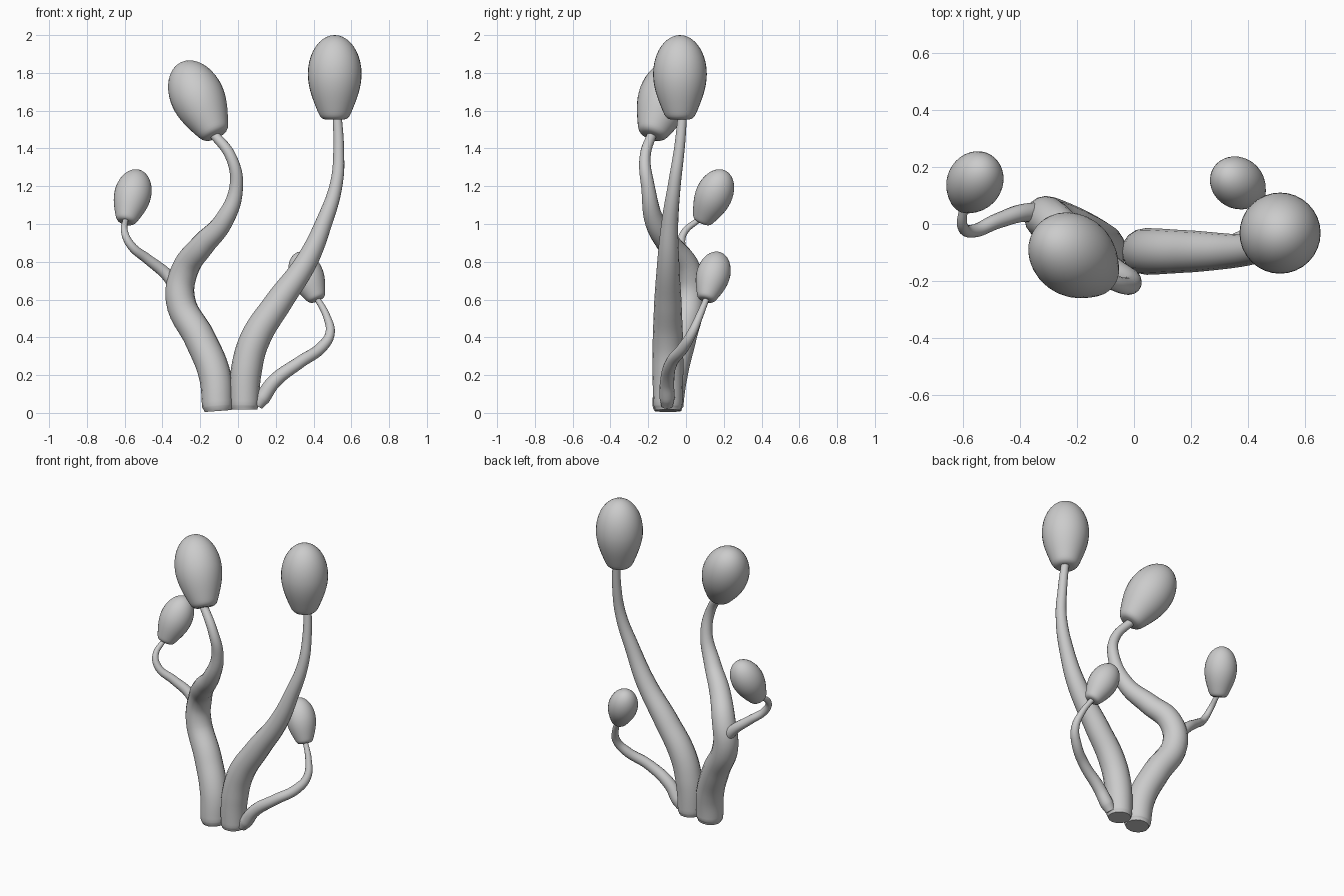
import bpy, bmesh, math
from mathutils import Vector

if "Cube" in bpy.data.objects:
    bpy.data.objects.remove(bpy.data.objects["Cube"])


def finish(ob, name, angle):
    ob.name = name
    bpy.ops.object.select_all(action='DESELECT')
    ob.select_set(True)
    bpy.context.view_layer.objects.active = ob
    bpy.ops.object.shade_smooth_by_angle(angle=math.radians(angle))


def stem(name, pts, sides_res=6):
    """Tapered tube through points (x, y, z, radius)."""
    cu = bpy.data.curves.new(name, 'CURVE')
    cu.dimensions = '3D'
    cu.bevel_depth = 1.04
    cu.bevel_resolution = sides_res
    cu.use_fill_caps = True
    cu.resolution_u = 7
    sp = cu.splines.new('BEZIER')
    sp.radius_interpolation = 'LINEAR'
    sp.bezier_points.add(len(pts) - 1)
    for bp, (x, y, z, r) in zip(sp.bezier_points, pts):
        bp.co = (x, y, z)
        bp.radius = r
        bp.handle_left_type = bp.handle_right_type = 'AUTO'
    ob = bpy.data.objects.new(name, cu)
    bpy.context.collection.objects.link(ob)
    bpy.ops.object.select_all(action='DESELECT')
    ob.select_set(True)
    bpy.context.view_layer.objects.active = ob
    bpy.ops.object.convert(target='MESH')
    finish(bpy.context.view_layer.objects.active, name, 30)


def bulb(name, base, tip, n=32):
    """Lathed egg with a narrow flat base, pointing from base to tip."""
    base, tip = Vector(base), Vector(tip)
    axis = tip - base
    prof = [(0.0, .11), (.012, .145), (.035, .17), (.06, .185)]
    prof += [(.09 + .45 * i / 8, .199 + .119 * math.sin(math.pi / 2 * i / 8)) for i in range(8)]
    prof += [(.54 + .46 * math.sin(math.pi / 2 * i / 10), .318 * math.cos(math.pi / 2 * i / 10))
             for i in range(10)]
    rot = axis.to_track_quat('Z', 'Y')
    bm = bmesh.new()
    rings = []
    for t, r in prof:
        rings.append([bm.verts.new(base + rot @ (Vector((
            r * math.cos(2 * math.pi * k / n), r * math.sin(2 * math.pi * k / n), t)) * axis.length))
            for k in range(n)])
    top = bm.verts.new(tip)
    bm.faces.new(rings[0][::-1])
    for a, b in zip(rings, rings[1:]):
        for k in range(n):
            bm.faces.new((a[k], a[(k + 1) % n], b[(k + 1) % n], b[k]))
    for k in range(n):
        bm.faces.new((rings[-1][k], rings[-1][(k + 1) % n], top))
    me = bpy.data.meshes.new(name)
    bm.to_mesh(me)
    bm.free()
    ob = bpy.data.objects.new(name, me)
    bpy.context.collection.objects.link(ob)
    finish(ob, name, 60)


# Main stems
stem("left_stem", [
    (-.106, -.096, .010, .068), (-.108, -.096, .037, .079), (-.123, -.077, .20, .082),
    (-.20, -.03, .39, .080), (-.305, .02, .60, .075), (-.28, .005, .76, .069),
    (-.19, -.085, .885, .062), (-.08, -.165, 1.01, .050), (-.010, -.20, 1.19, .035),
    (-.035, -.217, 1.35, .028), (-.14, -.175, 1.49, .024)])
stem("right_stem", [
    (.034, -.096, .018, .066), (.034, -.096, .042, .074), (.045, -.096, .23, .079),
    (.09, -.096, .39, .077), (.21, -.096, .58, .070), (.362, -.094, .80, .056),
    (.452, -.086, 1.0, .043), (.522, -.06, 1.22, .032), (.533, -.035, 1.40, .027),
    (.525, -.018, 1.58, .023)])

# Side branches
stem("left_branch", [
    (-.31, .03, .65, .040), (-.38, .04, .735, .031), (-.48, .01, .815, .026),
    (-.565, -.025, .885, .022), (-.60, -.01, .955, .018), (-.595, .07, 1.025, .014)])
stem("right_branch", [
    (.10, -.10, .04, .030), (.13, -.10, .08, .039), (.19, -.10, .165, .036),
    (.33, -.075, .27, .031), (.44, -.015, .345, .029), (.487, .03, .42, .024),
    (.47, .07, .51, .019), (.41, .115, .62, .014)])

# Bulbs
bulb("right_bulb", (.512, -.032, 1.553), (.512, -.032, 2.0))
bulb("left_bulb", (-.117, -.183, 1.468), (-.30, -.045, 1.852))
bulb("small_left_bulb", (-.595, .082, 1.01), (-.525, .206, 1.282))
bulb("small_right_bulb", (.420, .105, .598), (.313, .178, .847))
